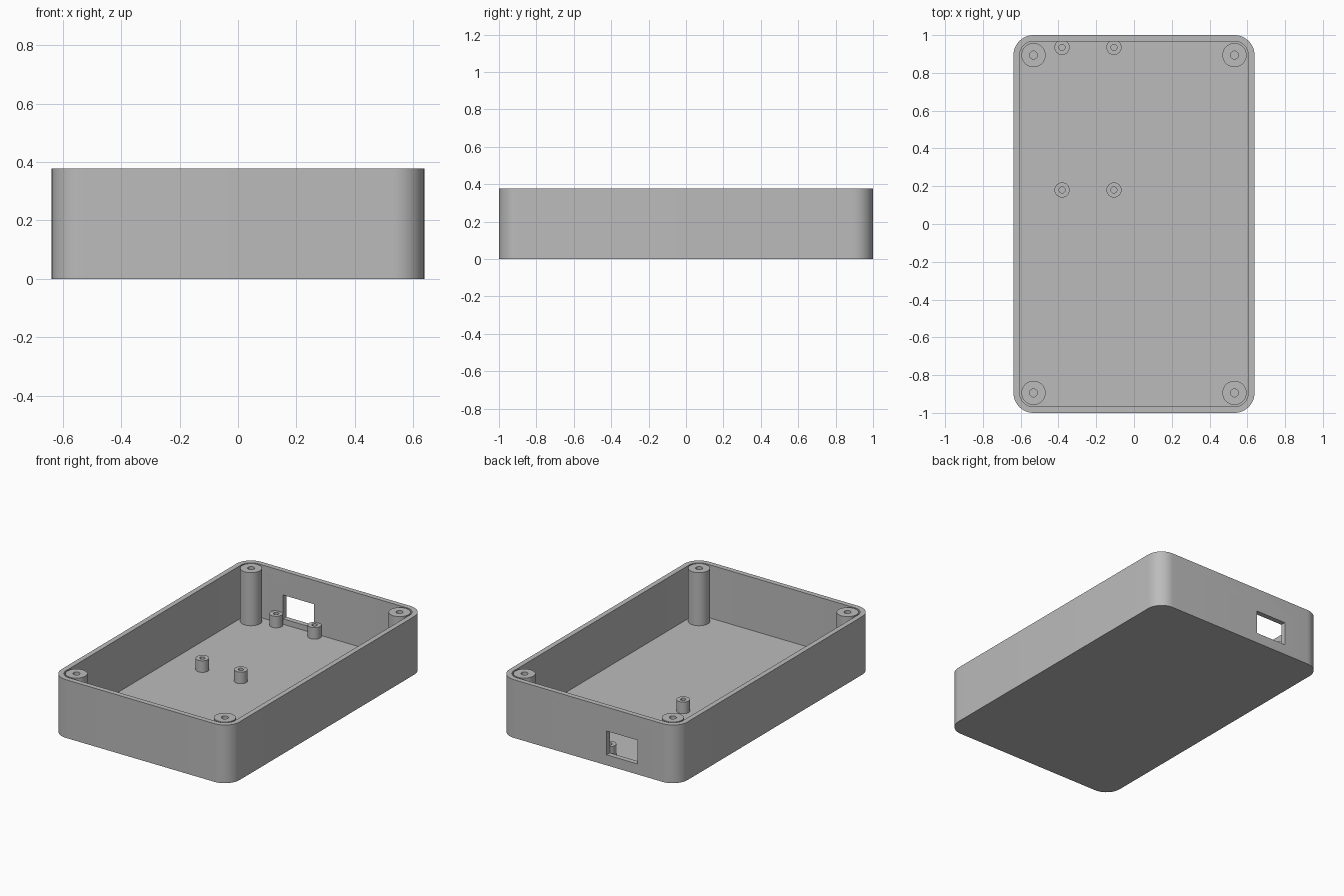
import bpy, bmesh
from math import cos, sin, pi

cube = bpy.data.objects.get("Cube")
if cube:
    bpy.data.objects.remove(cube, do_unlink=True)

HALF_X, HALF_Y, HEIGHT = 0.638, 1.0, 0.377
WALL, CORNER = 0.033, 0.106
POST_X, POST_Y = HALF_X - CORNER, HALF_Y - CORNER

grey = bpy.data.materials.new("plain grey")
grey.use_nodes = True
grey.diffuse_color = (0.5, 0.5, 0.5, 1)
grey.node_tree.nodes["Principled BSDF"].inputs["Base Color"].default_value = (0.5, 0.5, 0.5, 1)


def rounded_loop(radius, z, half_x=0, half_y=0, steps=12):
    """Corner arcs of a given radius around a centre rectangle; a circle if it has no size."""
    points = []
    for quarter, (sx, sy) in enumerate([(1, 1), (-1, 1), (-1, -1), (1, -1)]):
        is_circle = half_x == 0
        for i in range(steps if is_circle else steps + 1):
            a = (quarter + i / steps) * pi / 2
            points.append((sx * half_x + radius * cos(a), sy * half_y + radius * sin(a), z))
    return points


def stack_loops(name, loops, location=(0, 0, 0)):
    """Join successive loops with side faces and cap both ends."""
    bm = bmesh.new()
    rings = [[bm.verts.new(p) for p in loop] for loop in loops]
    for low, high in zip(rings, rings[1:]):
        n = len(low)
        for i in range(n):
            j = (i + 1) % n
            bm.faces.new((low[i], low[j], high[j], high[i]))
    bm.faces.new(rings[0][::-1])
    bm.faces.new(rings[-1])
    bmesh.ops.recalc_face_normals(bm, faces=bm.faces)
    mesh = bpy.data.meshes.new(name)
    bm.to_mesh(mesh)
    bm.free()
    mesh.materials.append(grey)
    obj = bpy.data.objects.new(name, mesh)
    obj.location = location
    bpy.context.collection.objects.link(obj)
    return obj


def smooth(obj):
    bpy.ops.object.select_all(action='DESELECT')
    obj.select_set(True)
    bpy.context.view_layer.objects.active = obj
    bpy.ops.object.shade_smooth_by_angle(angle=pi / 6)


def hollow_post(name, x, y, top, radius, hole):
    """Screw post rooted in the floor, with a blind hole down its middle."""
    smooth(stack_loops(name, [
        rounded_loop(radius, WALL / 2), rounded_loop(radius, top),
        rounded_loop(hole, top), rounded_loop(hole, WALL)], (x, y, 0)))


# Open tray with rounded corners
tray = stack_loops("tray", [
    rounded_loop(CORNER, 0, POST_X, POST_Y),
    rounded_loop(CORNER, HEIGHT, POST_X, POST_Y),
    rounded_loop(CORNER - WALL, HEIGHT, POST_X, POST_Y),
    rounded_loop(CORNER - WALL, WALL, POST_X, POST_Y)])

# Rectangular port through the back wall
bpy.ops.mesh.primitive_cube_add(size=1, location=(-0.243, HALF_Y, 0.145))
cutter = bpy.context.object
cutter.name = "port_cutter"
cutter.scale = (0.222, 0.2, 0.154)
cutter.hide_render = True
cut = tray.modifiers.new("port", 'BOOLEAN')
cut.operation = 'DIFFERENCE'
cut.solver = 'EXACT'
cut.object = cutter
bpy.context.view_layer.objects.active = tray
bpy.ops.object.modifier_apply(modifier=cut.name)
bpy.data.objects.remove(cutter, do_unlink=True)
smooth(tray)

# Tall lid posts in the corners
for side, sx in (("left", 1), ("right", -1)):
    for end, sy in (("front", -1), ("back", 1)):
        hollow_post(f"lid_post_{end}_{side}", sx * POST_X, sy * POST_Y, HEIGHT, 0.064, 0.021)

# Short board standoffs near the port
for side, x in (("left", -0.106), ("right", -0.381)):
    for end, y in (("front", 0.18), ("back", 0.935)):
        hollow_post(f"board_standoff_{end}_{side}", x, y, 0.108, 0.04, 0.016)
